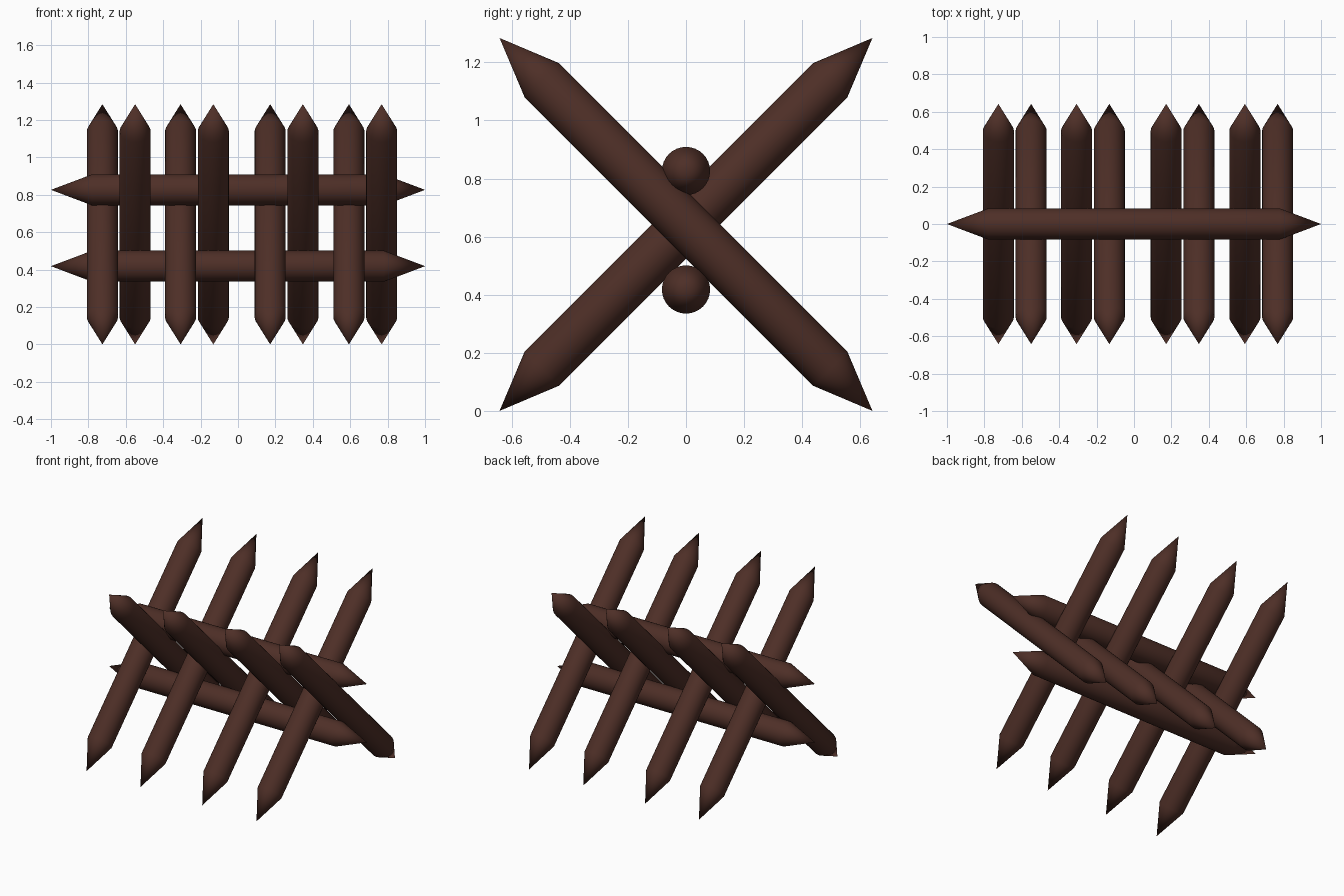
import bpy, bmesh, math
from mathutils import Matrix

if "Cube" in bpy.data.objects:
    bpy.data.objects.remove(bpy.data.objects["Cube"])

wood = bpy.data.materials.new("dark brown wood")
wood.diffuse_color = (0.076, 0.028, 0.020, 1)
wood.use_nodes = True
wood.node_tree.nodes["Principled BSDF"].inputs["Base Color"].default_value = wood.diffuse_color

SIDES, RADIUS = 32, 0.083


def pointed_log(name, half_body, half_total, matrix):
    """Round log along local z with a cone point at each end."""
    bm = bmesh.new()
    rings = []
    for z in (-half_body, half_body):
        rings.append([bm.verts.new((RADIUS * math.cos(2 * math.pi * i / SIDES),
                                    RADIUS * math.sin(2 * math.pi * i / SIDES), z))
                      for i in range(SIDES)])
    low = bm.verts.new((0, 0, -half_total))
    high = bm.verts.new((0, 0, half_total))
    for i in range(SIDES):
        j = (i + 1) % SIDES
        a, b = rings
        bm.faces.new((a[i], a[j], b[j], b[i]))
        bm.faces.new((b[i], b[j], high))
        bm.faces.new((a[j], a[i], low))
    for f in bm.faces:
        f.smooth = True
    # crisp edge where the point begins
    for e in bm.edges:
        if len(e.link_faces) == 2 and e.calc_face_angle() > math.radians(15):
            e.smooth = False
    bm.transform(matrix)
    mesh = bpy.data.meshes.new(name)
    bm.to_mesh(mesh)
    bm.free()
    mesh.materials.append(wood)
    obj = bpy.data.objects.new(name, mesh)
    bpy.context.collection.objects.link(obj)


# Crossed stakes: pairs leaning back then forward
STAKE_HALF = 0.642 * math.sqrt(2)
for i, (x_back, x_front) in enumerate([(-0.725, -0.55), (-0.307, -0.132),
                                       (0.172, 0.347), (0.593, 0.768)]):
    for lean, x, angle in (("back", x_back, -45), ("forward", x_front, 45)):
        pointed_log(f"stake_{lean}_{i + 1}", STAKE_HALF - 0.205, STAKE_HALF,
                    Matrix.Translation((x, 0, 0.642))
                    @ Matrix.Rotation(math.radians(angle), 4, 'X'))

# Horizontal rails above and below the crossing
for name, z in (("upper_rail", 0.826), ("lower_rail", 0.418)):
    pointed_log(name, 0.78, 1.0, Matrix.Translation((0, 0, z))
                @ Matrix.Rotation(math.radians(90), 4, 'Y'))
